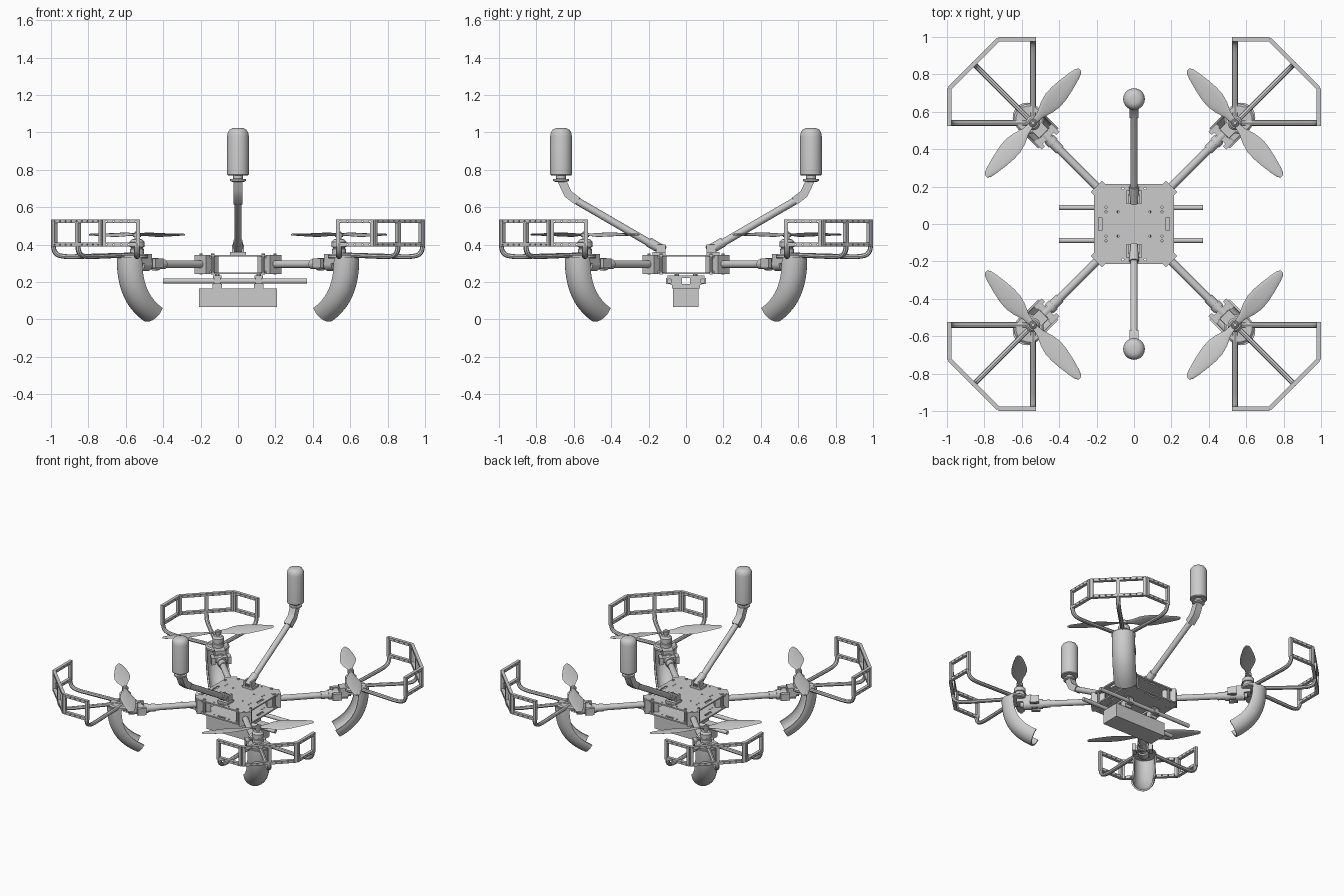
import bpy, bmesh, math
from math import sin, cos, pi, radians
from mathutils import Vector as V, Matrix
from mathutils.geometry import interpolate_bezier

cube = bpy.data.objects.get("Cube")
if cube:
    bpy.data.objects.remove(cube, do_unlink=True)

GREY = (0.6, 0.6, 0.6, 1)
mat = bpy.data.materials.new("light_grey")
mat.use_nodes = True
mat.diffuse_color = GREY
mat.node_tree.nodes["Principled BSDF"].inputs["Base Color"].default_value = GREY

UP = V((0, 0, 1))
OUT = V((1, 1, 0)).normalized()      # along a diagonal arm
SIDE = V((-1, 1, 0)).normalized()    # across a diagonal arm
HUB = V((0.54, 0.54, 0))


def finish(name, bm, mirror=""):
    """Make an object, mirrored about the centre on the given axes."""
    bmesh.ops.recalc_face_normals(bm, faces=bm.faces)
    me = bpy.data.meshes.new(name)
    bm.to_mesh(me)
    bm.free()
    ob = bpy.data.objects.new(name, me)
    bpy.context.collection.objects.link(ob)
    me.materials.append(mat)
    bpy.ops.object.select_all(action="DESELECT")
    ob.select_set(True)
    bpy.context.view_layer.objects.active = ob
    bpy.ops.object.shade_smooth_by_angle(angle=radians(35))
    if mirror:
        mod = ob.modifiers.new("mirror", "MIRROR")
        mod.use_axis = ["x" in mirror, "y" in mirror, False]
        mod.use_mirror_merge = False
    return ob


def loft(bm, rings):
    """Skin a list of closed rings and cap both ends."""
    rows = [[bm.verts.new(p) for p in ring] for ring in rings]
    n = len(rows[0])
    for a, b in zip(rows, rows[1:]):
        for i in range(n):
            j = (i + 1) % n
            bm.faces.new((a[i], a[j], b[j], b[i]))
    bm.faces.new(rows[0])
    bm.faces.new(rows[-1])


def sweep(bm, path, side, profile):
    """Carry a cross-section along a path that lies square to side."""
    rings = []
    for i, p in enumerate(path):
        t = (path[min(i + 1, len(path) - 1)] - path[max(i - 1, 0)]).normalized()
        n = side.cross(t)
        rings.append([p + side * a + n * b for a, b in profile])
    loft(bm, rings)


def lathe(bm, centre, profile, sides=24):
    loft(bm, [[centre + V((r * cos(2 * pi * k / sides), r * sin(2 * pi * k / sides), z))
               for k in range(sides)] for r, z in profile])


def box(bm, centre, size, turn=0):
    m = Matrix.Translation(centre) @ Matrix.Rotation(turn, 4, "Z") @ Matrix.Diagonal((*size, 1))
    bmesh.ops.create_cube(bm, size=1, matrix=m)


def disc(r, n=14, x=0, y=0):
    return [(x + r * cos(2 * pi * k / n), y + r * sin(2 * pi * k / n)) for k in range(n)]


def rect(x, y, w, h):
    a, b = w / 2, h / 2
    return [(x - a, y - b), (x + a, y - b), (x + a, y + b), (x - a, y + b)]


def cut_sheet(bm, loops, thick, matrix):
    """Flat sheet: first loop is the outline, the others are holes."""
    cu = bpy.data.curves.new("sheet", "CURVE")
    cu.dimensions, cu.fill_mode, cu.extrude = "2D", "BOTH", thick / 2
    for loop in loops:
        sp = cu.splines.new("POLY")
        sp.points.add(len(loop) - 1)
        for pt, (x, y) in zip(sp.points, loop):
            pt.co = (x, y, 0, 1)
        sp.use_cyclic_u = True
    ob = bpy.data.objects.new("sheet", cu)
    bpy.context.collection.objects.link(ob)
    me = bpy.data.meshes.new_from_object(ob)
    me.transform(matrix)
    bm.from_mesh(me)
    bpy.data.objects.remove(ob)
    bpy.data.meshes.remove(me)
    bmesh.ops.remove_doubles(bm, verts=bm.verts, dist=1e-5)


# Body plates with cut slots and screw holes
c, e = 0.175, 0.213
outline = [(e, -c), (e, c), (c, e), (-c, e), (-e, c), (-e, -c), (-c, -e), (c, -e)]
holes = []
for sx in (-1, 1):
    holes += [rect(sx * 0.18, 0, 0.018, 0.07), rect(0, sx * 0.19, 0.06, 0.014)]
    for sy in (-1, 1):
        for x, y in ((0.15, 0.09), (0.15, 0.065), (0.085, 0.065), (0.06, 0.19), (0.17, 0.135)):
            holes.append(disc(0.006, 8, sx * x, sy * y))
for name, z in (("top_plate", 0.34), ("bottom_plate", 0.247)):
    bm = bmesh.new()
    cut_sheet(bm, [outline] + holes, 0.01, Matrix.Translation((0, 0, z)))
    finish(name, bm)

# Corner clamps and their bolts between the plates
bm = bmesh.new()
for d in (0.205, 0.27):
    box(bm, OUT * d + UP * 0.294, (0.03, 0.085, 0.1), pi / 4)
for s in (-1, 1):
    box(bm, OUT * 0.235 + SIDE * s * 0.035 + UP * 0.294, (0.09, 0.012, 0.07), pi / 4)
    lathe(bm, OUT * 0.235 + SIDE * s * 0.045, [(0.009, 0.24), (0.009, 0.352)], 10)
finish("arm_clamps", bm, "xy")

# Arms, folding joints and levers
bm = bmesh.new()
sweep(bm, [OUT * 0.19 + UP * 0.295, OUT * 0.76 + UP * 0.295], SIDE, disc(0.021, 16))
finish("arms", bm, "xy")
bm = bmesh.new()
for d0, d1, r in ((0.56, 0.72, 0.027), (0.61, 0.64, 0.034), (0.68, 0.74, 0.036)):
    sweep(bm, [OUT * d0 + UP * 0.295, OUT * d1 + UP * 0.295], SIDE, disc(r, 14))
box(bm, OUT * 0.665 + UP * 0.3, (0.035, 0.13, 0.035), pi / 4)
for s in (-1, 1):
    box(bm, OUT * 0.66 + SIDE * s * 0.055 + UP * 0.3, (0.06, 0.025, 0.05), pi / 4)
finish("arm_joints", bm, "xy")

# Motor mounts and motors
bm = bmesh.new()
lathe(bm, HUB + OUT * 0.03, [(0.075, 0.325), (0.08, 0.33), (0.08, 0.342), (0.07, 0.35)])
box(bm, HUB - OUT * 0.03 + UP * 0.325, (0.1, 0.07, 0.05), pi / 4)
finish("motor_mounts", bm, "xy")
bm = bmesh.new()
lathe(bm, HUB, [(0.03, 0.34), (0.038, 0.35), (0.038, 0.375), (0.033, 0.378), (0.033, 0.385),
                (0.039, 0.388), (0.039, 0.415), (0.028, 0.428), (0.014, 0.43), (0.014, 0.465), (0.008, 0.47)])
finish("motors", bm, "xy")

# Two-blade propellers
bm = bmesh.new()
lathe(bm, HUB, [(0.02, 0.44), (0.022, 0.445), (0.022, 0.46), (0.018, 0.463)], 16)
along = V((-0.25, 0.285, 0)).normalized()
for s in (-1, 1):
    rings = []
    for span, chord, twist in ((0.01, 0.028, 16), (0.06, 0.045, 16), (0.11, 0.085, 14), (0.16, 0.106, 11),
                               (0.21, 0.104, 9), (0.27, 0.086, 7), (0.33, 0.061, 5), (0.365, 0.042, 4), (0.38, 0.018, 3)):
        across = along.cross(UP) * s
        tilt = across * cos(radians(twist)) + UP * sin(radians(twist))
        mid = HUB + along * s * span + UP * 0.453
        rings.append([mid + tilt * x * chord / 2 + UP * y * 0.005 for x, y in disc(1, 12)])
    loft(bm, rings)
finish("propellers", bm, "xy")

# Curved half-pipe legs
bm = bmesh.new()
ctrl = [OUT * d + UP * z for d, z in ((0.808, 0.335), (0.808, 0.21), (0.775, 0.12), (0.65, 0.055))]
arc = [radians(a) for a in range(-95, 96, 10)]
half_pipe = [(0.077 * sin(a), 0.077 * cos(a)) for a in arc]
half_pipe += [(0.066 * sin(a), 0.066 * cos(a)) for a in reversed(arc)]
path = interpolate_bezier(*ctrl, 18)
sweep(bm, path, -SIDE if SIDE.cross(-UP).dot(OUT) < 0 else SIDE, half_pipe)
finish("legs", bm, "xy")

# Propeller guard panels: framed windows with drilled rails
bm = bmesh.new()
low, high, inner, bend, edge = 0.39, 0.535, 0.525, 0.725, 0.988


def panel(a, b, posts):
    """Upright panel from a to b; posts are window limits along it."""
    run = V((b[0] - a[0], b[1] - a[1], 0))
    length, x = run.length, run.normalized()
    m = Matrix((x, UP, x.cross(UP))).transposed().to_4x4()
    m.translation = (a[0], a[1], 0)
    loops = [rect(length / 2, (low + high) / 2, length, high - low)]
    for p, q in posts:
        loops.append(rect((p + q) / 2, (low + high) / 2, q - p, high - low - 0.04))
    count = int(length / 0.04)
    for k in range(count):
        for z in (low + 0.01, high - 0.01):
            loops.append(disc(0.005, 6, (k + 0.5) * length / count, z))
    cut_sheet(bm, loops, 0.022, m)


span = (edge - bend) * math.sqrt(2)
panel((inner, edge), (bend, edge), [(0.02, 0.18)])
panel((bend, edge), (edge, bend), [(0.02, span / 2 - 0.012), (span / 2 + 0.012, span - 0.02)])
panel((edge, bend), (edge, inner), [(0.02, 0.18)])
finish("propeller_guards", bm, "xy")

# Bent struts carrying each guard
bm = bmesh.new()
bar = [(x, y * 0.85) for x, y in disc(0.015, 8)]
for start, way, reach in ((HUB, V((1, 0, 0)), edge - HUB.x), (HUB, V((0, 1, 0)), edge - HUB.x),
                          (HUB, OUT, (V(((bend + edge) / 2,) * 2 + (0,)) - HUB).length)):
    at = [start + way * d + UP * z for d, z in ((0.02, 0.345), (reach - 0.1, 0.335),
                                               (reach - 0.02, 0.335), (reach, 0.345), (reach, 0.41))]
    sweep(bm, [at[0]] + interpolate_bezier(*at[1:], 9), UP.cross(way), bar)
finish("guard_struts", bm, "xy")

# Antenna booms, brackets and capsule antennas
bm = bmesh.new()
X = V((1, 0, 0))
pts = [V((0, y, z)) for y, z in ((0.12, 0.365), (0.58, 0.632), (0.63, 0.67), (0.645, 0.7), (0.665, 0.745))]
sweep(bm, pts, X, disc(0.02, 12))
sweep(bm, pts[1:], X, rect(0, 0, 0.05, 0.045))
finish("antenna_booms", bm, "y")
bm = bmesh.new()
box(bm, (0, 0.145, 0.352), (0.085, 0.07, 0.016))
for s in (-1, 1):
    box(bm, (s * 0.025, 0.135, 0.375), (0.012, 0.05, 0.05))
sweep(bm, [V((0, 0.115, 0.365)), V((0, 0.2, 0.414))], X, disc(0.026, 12))
finish("boom_brackets", bm, "y")
bm = bmesh.new()
lathe(bm, V((0, 0.668, 0)), [(0.03, 0.735), (0.042, 0.74), (0.042, 0.75), (0.026, 0.752), (0.026, 0.77), (0.054, 0.77),
                             (0.058, 0.775), (0.058, 0.98), (0.054, 1.0), (0.044, 1.015), (0.028, 1.022), (0.01, 1.023)], 32)
finish("antennas", bm, "y")

# Belly rails, hangers and battery
bm = bmesh.new()
for s in (-1, 1):
    sweep(bm, [V((-0.4, s * 0.088, 0.205)), V((0.368, s * 0.088, 0.205))], V((0, 1, 0)), disc(0.014, 14))
finish("belly_rails", bm)
bm = bmesh.new()
for x in (-0.11, 0.11):
    box(bm, (x, 0, 0.227), (0.045, 0.2, 0.014))
    box(bm, (x, 0, 0.176), (0.05, 0.15, 0.024))
    for s in (-1, 1):
        box(bm, (x, s * 0.052, 0.203), (0.04, 0.06, 0.04))
        box(bm, (x, s * 0.09, 0.205), (0.035, 0.034, 0.034))
        lathe(bm, V((x, s * 0.05, 0)), [(0.012, 0.225), (0.012, 0.25)], 10)
finish("rail_hangers", bm)
bm = bmesh.new()
box(bm, (0, -0.002, 0.115), (0.416, 0.137, 0.1))
finish("battery", bm)
